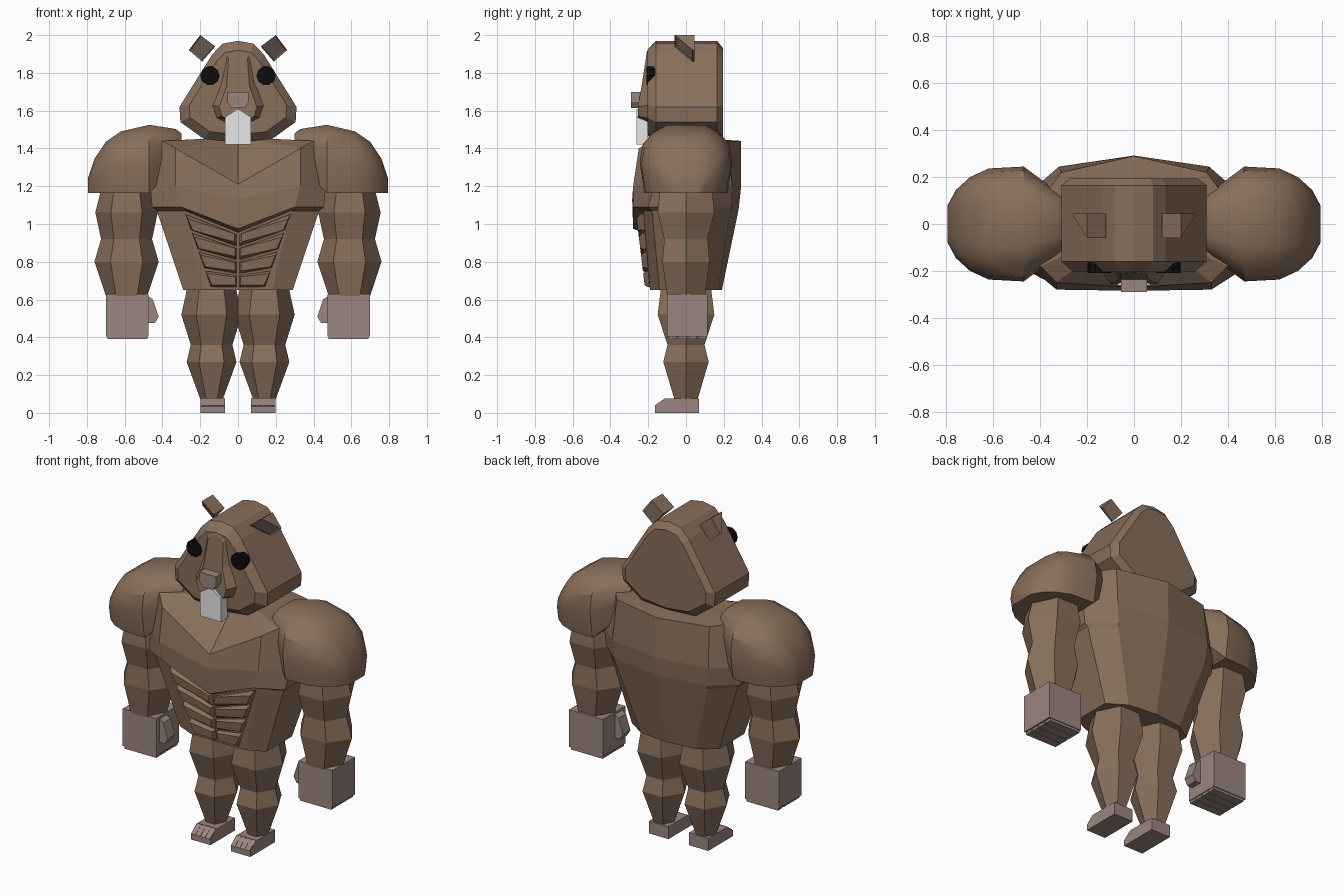
import bpy, bmesh, math
from mathutils import Vector

if "Cube" in bpy.data.objects:
    bpy.data.objects.remove(bpy.data.objects["Cube"], do_unlink=True)


def material(name, rgb):
    m = bpy.data.materials.new(name)
    m.use_nodes = True
    m.diffuse_color = (*rgb, 1)
    m.node_tree.nodes["Principled BSDF"].inputs["Base Color"].default_value = (*rgb, 1)
    return m


FUR = material("brown fur", (0.25, 0.16, 0.105))
SKIN = material("pink skin", (0.33, 0.235, 0.21))
WHITE = material("tooth white", (0.8, 0.8, 0.8))
BLACK = material("eye black", (0.004, 0.004, 0.004))
SIDES = (("left", 1), ("right", -1))


def loft(name, rings, mat, smooth=False, apex=None):
    """Skin a list of equal-length rings, capping both ends."""
    bm = bmesh.new()
    loops = [[bm.verts.new(p) for p in ring] for ring in rings]
    n = len(loops[0])
    for a, b in zip(loops, loops[1:]):
        for i in range(n):
            j = (i + 1) % n
            bm.faces.new((a[i], a[j], b[j], b[i]))
    bm.faces.new(loops[-1])
    if apex:
        tip = bm.verts.new(apex)
        for i in range(n):
            bm.faces.new((loops[0][i], loops[0][(i + 1) % n], tip))
    else:
        bm.faces.new(loops[0])
    bmesh.ops.recalc_face_normals(bm, faces=bm.faces)
    mesh = bpy.data.meshes.new(name)
    bm.to_mesh(mesh)
    bm.free()
    mesh.materials.append(mat)
    obj = bpy.data.objects.new(name, mesh)
    bpy.context.collection.objects.link(obj)
    if smooth:
        bpy.ops.object.select_all(action="DESELECT")
        obj.select_set(True)
        bpy.context.view_layer.objects.active = obj
        bpy.ops.object.shade_smooth_by_angle(angle=math.radians(30))
    return obj


def box(name, x, y, z, mat):
    corners = lambda h: [(x[0], y[0], h), (x[1], y[0], h), (x[1], y[1], h), (x[0], y[1], h)]
    return loft(name, [corners(z[0]), corners(z[1])], mat)


def limb(name, cx, levels, mat):
    """Six-sided limb from (height, half width, half depth) levels."""
    rings = []
    for z, w, d in levels:
        rings.append([(cx + w * math.cos(k * math.pi / 3),
                       d * math.sin(k * math.pi / 3) / 0.866, z) for k in range(6)])
    return loft(name, rings, mat)


def mirrored(half):
    """Close a half ring whose first and last points lie on x = 0."""
    return half + [(-x, y, z) for x, y, z in half[-2:0:-1]]


# Torso: notched collar, chest lip and tapering waist
torso = [
    [(0, -.27, 1.21), (.33, -.25, 1.40), (.40, -.18, 1.44), (.40, .1, 1.44), (.31, .22, 1.44), (0, .29, 1.44)],
    [(0, -.285, 1.13), (.33, -.28, 1.2), (.465, -.17, 1.2), (.465, .12, 1.2), (.32, .245, 1.2), (0, .292, 1.2)],
    [(0, -.28, .975), (.3, -.28, 1.09), (.455, -.2, 1.09), (.45, .12, 1.09), (.31, .24, 1.09), (0, .28, 1.09)],
    [(0, -.23, .955), (.28, -.225, 1.07), (.43, -.18, 1.07), (.43, .12, 1.07), (.31, .235, 1.07), (0, .277, 1.07)],
    [(0, -.19, .65), (.18, -.19, .65), (.29, -.14, .65), (.29, .1, .65), (.18, .17, .65), (0, .19, .65)],
]
loft("torso", [mirrored(r) for r in torso], FUR, apex=(0, 0, 1.46))

# Stomach muscles: four bevelled plates on each side
for side, s in SIDES:
    for row in range(4):
        def edge(t):
            inner = Vector((.008, 0, .66 + .29 * t))
            outer = Vector((.14 + .14 * t, 0, .66 + .40 * t))
            return inner, outer
        a, b = edge(row / 4 + .02)
        d, c = edge(row / 4 + .23)
        quad = [a, b, c, d]
        mid = sum(quad, Vector()) / 4

        def layer(scale, out):
            pts = [Vector((mid.x + (p.x - mid.x) * scale[0], 0, mid.z + (p.z - mid.z) * scale[1])) for p in quad]
            return [(s * p.x, -.19 - .12 * (p.z - .65) - out, p.z) for p in pts]
        loft(f"{side}_stomach_muscle_{row + 1}",
             [layer((1, 1), -.02), layer((1, 1), .008), layer((.92, .72), .026)], FUR)

# Head: rounded outline lofted from face to nape
outline = [(0, 1.97), (.08, 1.955), (.135, 1.9), (.31, 1.62), (.305, 1.54), (.18, 1.45), (0, 1.43)]


def head_ring(y, scale):
    return mirrored([(x * scale, y, 1.68 + (z - 1.68) * scale) for x, z in outline])


loft("head", [head_ring(-.205, .83), head_ring(-.16, 1), head_ring(.165, 1), head_ring(.195, .87)], FUR)

# Muzzle: widening snout that pushes forward toward the nose
snout_back = [(0, -.19, 1.94), (.07, -.19, 1.91), (.10, -.19, 1.75), (.145, -.19, 1.63), (.12, -.19, 1.56), (0, -.19, 1.5)]
snout_front = [(0, -.208, 1.91), (.05, -.212, 1.88), (.06, -.235, 1.73), (.10, -.255, 1.62), (.085, -.255, 1.57), (0, -.25, 1.53)]
loft("muzzle", [mirrored(snout_back), mirrored(snout_front)], FUR)

# Nose and front teeth
nose = [(-.055, 1.7), (.055, 1.7), (.055, 1.645), (.035, 1.615), (-.035, 1.615), (-.055, 1.645)]
loft("nose", [[(x, y, z) for x, z in nose] for y in (-.29, -.23)], SKIN)
teeth = [(-.07, 1.42), (.07, 1.42), (.07, 1.565), (0, 1.61), (-.07, 1.565)]
loft("front_teeth", [[(x, y, z) for x, z in teeth] for y in (-.262, -.2)], WHITE)

for side, s in SIDES:
    # Eyes
    ring = [(math.cos(k * math.pi / 5) * .051, math.sin(k * math.pi / 5) * .051) for k in range(10)]
    loft(f"{side}_eye", [[(s * .148 + x, y, 1.785 + z) for x, z in ring] for y in (-.21, -.165)], BLACK)

    # Ears: wedges with an inset pink inner face
    rim = [(.2, -.06, 2.0), (.26, .035, 1.92), (.19, .035, 1.86), (.12, -.06, 1.94)]
    front = [(s * x, y, z) for x, y, z in rim]
    ear = loft(f"{side}_ear", [front, [(x, .045, z) for x, y, z in front]], FUR)
    ear.data.materials.append(SKIN)
    bm = bmesh.new()
    bm.from_mesh(ear.data)
    face = min(bm.faces, key=lambda f: f.normal.y if f.normal.y > -.999 else 0)
    bmesh.ops.inset_region(bm, faces=[face], thickness=.008, depth=-.004)
    face.material_index = 1
    bm.to_mesh(ear.data)
    bm.free()

    # Shoulders: domed caps over the upper arms
    arch = [(-.9, 0), (-1, .45), (-.93, .72), (-.7, .9), (-.4, 1), (.4, 1), (.7, .9), (.93, .72), (1, .45), (.9, 0)]
    caps = [(.30, .11, 1.37, 1.48), (.33, .14, 1.3, 1.503), (.47, .245, 1.165, 1.525), (.62, .237, 1.165, 1.49),
            (.70, .20, 1.165, 1.435), (.76, .145, 1.165, 1.345), (.795, .08, 1.165, 1.24)]
    loft(f"{side}_shoulder",
         [[(s * x, w * u, low + (top - low) * v) for u, v in arch] for x, w, low, top in caps],
         FUR, smooth=True)

    # Arms
    limb(f"{side}_arm", s * .59, [(1.22, .125, .135), (1.06, .165, .15), (.92, .135, .115),
                                  (.80, .17, .125), (.62, .11, .10)], FUR)

    # Hands: blocky fists with curled fingers and a thumb
    box(f"{side}_fist", sorted((s * .475, s * .70)), (-.1, .115), (.405, .63), SKIN)
    for k in range(4):
        y = -.096 + k * .053
        box(f"{side}_finger_{k + 1}", sorted((s * .48, s * .69)), (y, y + .047), (.39, .41), SKIN)
    thumb = [(.48, .62), (.45, .60), (.42, .51), (.44, .475), (.48, .475)]
    loft(f"{side}_thumb", [[(s * x, y, z) for x, z in thumb] for y in (-.07, 0)], SKIN)

    # Legs
    limb(f"{side}_leg", s * .14, [(.68, .125, .13), (.52, .16, .15), (.36, .11, .098),
                                  (.27, .132, .12), (.06, .055, .058)], FUR)

    # Feet: sloped toe front with separate toe plates
    sole = [(-.165, 0), (.07, 0), (.07, .075), (-.115, .075), (-.165, .035)]
    loft(f"{side}_foot", [[(s * x, y, z) for y, z in sole] for x in (.068, .198)], SKIN)
    toe = [(-.160, .037), (-.113, .073), (-.109, .079), (-.167, .038)]
    for k in range(4):
        x = .071 + k * .032
        loft(f"{side}_toe_{k + 1}", [[(s * u, y, z) for y, z in toe] for u in (x, x + .026)], SKIN)
